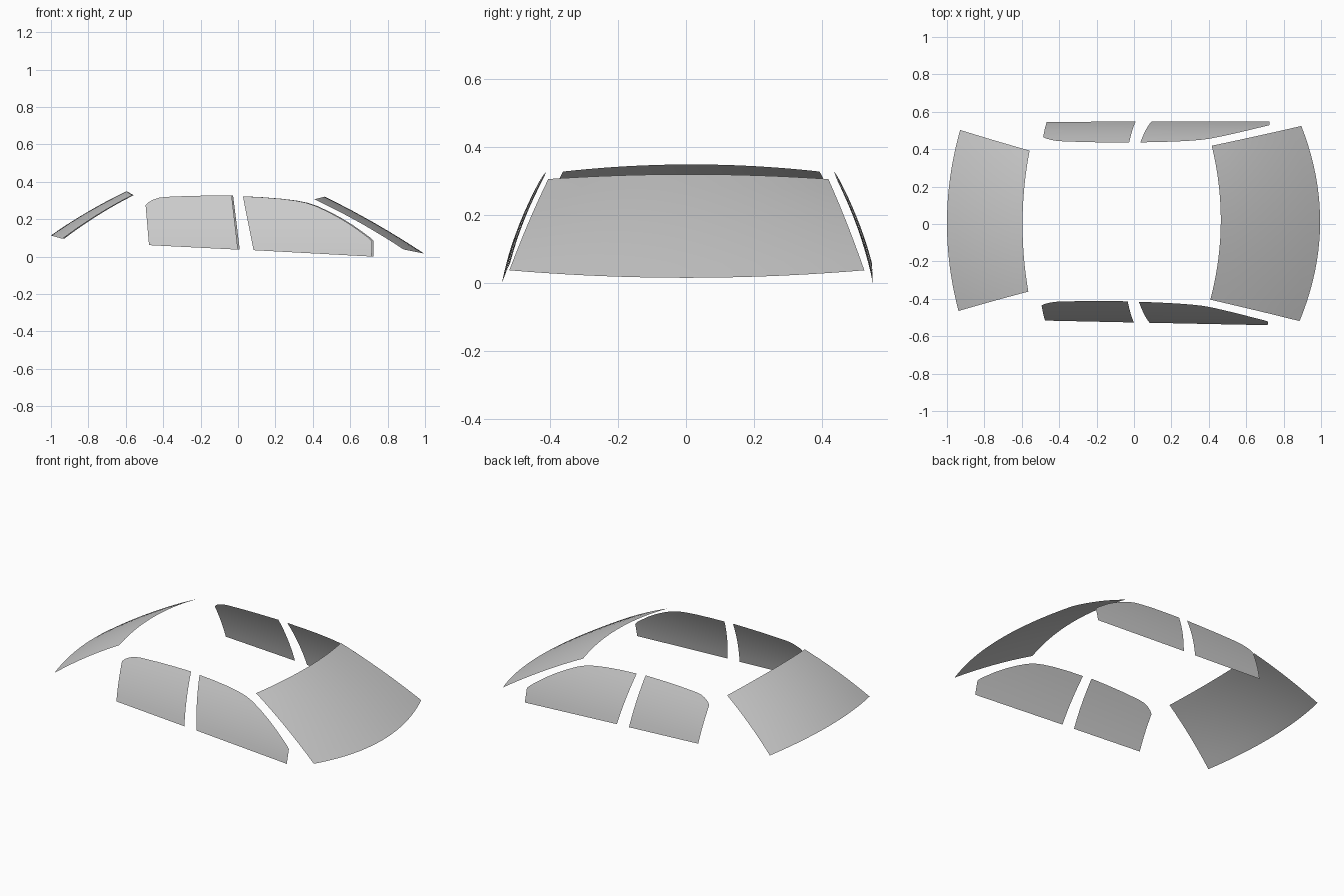
import bpy
import math
from mathutils import Matrix, Vector

if "Cube" in bpy.data.objects:
    bpy.data.objects.remove(bpy.data.objects["Cube"])

# The whole set of glass sits very slightly turned about z
PLACE = Matrix.Translation((0, 0.0105, 0)) @ Matrix.Rotation(-0.009, 4, 'Z')


def add_sheet(name, rows, flip=False):
    """Smooth open surface through a grid of points."""
    n = len(rows[0])
    verts = [PLACE @ Vector(p) for row in rows for p in row]
    faces = []
    for j in range(len(rows) - 1):
        for i in range(n - 1):
            a = j * n + i
            f = (a, a + 1, a + n + 1, a + n)
            faces.append(f[::-1] if flip else f)
    mesh = bpy.data.meshes.new(name)
    mesh.from_pydata(verts, [], faces)
    mesh.shade_smooth()
    obj = bpy.data.objects.new(name, mesh)
    bpy.context.collection.objects.link(obj)
    return obj


def add_screen(name, low, high, bow, flip, across=20, up=8):
    """Curved screen; each edge is (mid x, corner x, mid z, corner z, half width)."""
    def edge(e, s):
        k = s * s
        return Vector((e[0] + (e[1] - e[0]) * k, e[4] * s, e[2] + (e[3] - e[2]) * k))

    slope = Vector((high[0] - low[0], 0, high[2] - low[2])).normalized()
    normal = Vector((-slope.z, 0, slope.x))
    if normal.z < 0:
        normal.negate()
    rows = []
    for j in range(up + 1):
        t = j / up
        row = []
        for i in range(across + 1):
            s = 2 * i / across - 1
            row.append(edge(low, s).lerp(edge(high, s), t) + normal * bow * 4 * t * (1 - t))
        rows.append(row)
    add_sheet(name, rows, flip)


def add_side_window(name, top, bottom_a, bottom_b, side, up=8):
    """Side glass between a top outline and a straight sill, leaning inward with height."""
    x0, x1 = top[0][0], top[-1][0]
    rows = []
    for j in range(up + 1):
        t = j / up
        row = []
        for x, z in top:
            u = (x - x0) / (x1 - x0)
            bx = bottom_a[0] + (bottom_b[0] - bottom_a[0]) * u
            bz = bottom_a[1] + (bottom_b[1] - bottom_a[1]) * u
            px, pz = bx + (x - bx) * t, bz + (z - bz) * t
            row.append((px, side * (0.545 - 0.196 * pz - 0.537 * pz * pz), pz))
        rows.append(row)
    add_sheet(name, rows, side > 0)


# Windscreen and rear screen
add_screen("windscreen", (0.995, 0.89, 0.016, 0.038, 0.5215),
           (0.464, 0.412, 0.32, 0.306, 0.4115), 0.01, False)
add_screen("rear_screen", (-1.0, -0.934, 0.113, 0.095, 0.484),
           (-0.596, -0.5615, 0.349, 0.328, 0.377), 0.01, True)

# Side windows, both sides
rear_top = [(-0.49, 0.275), (-0.475, 0.29), (-0.45, 0.304), (-0.42, 0.314), (-0.38, 0.319),
            (-0.26, 0.324), (-0.14, 0.326), (-0.03, 0.326)]
front_top = [(0.03, 0.322), (0.13, 0.317), (0.23, 0.309), (0.31, 0.299), (0.37, 0.287),
             (0.42, 0.27), (0.485, 0.24), (0.55, 0.205), (0.61, 0.168), (0.665, 0.129),
             (0.70, 0.103), (0.72, 0.083)]
for side, label in ((-1, "right"), (1, "left")):
    add_side_window(f"rear_side_window_{label}", rear_top, (-0.471, 0.061), (0.0045, 0.037), side)
    add_side_window(f"front_side_window_{label}", front_top, (0.088, 0.034), (0.72, 0.0), side)
